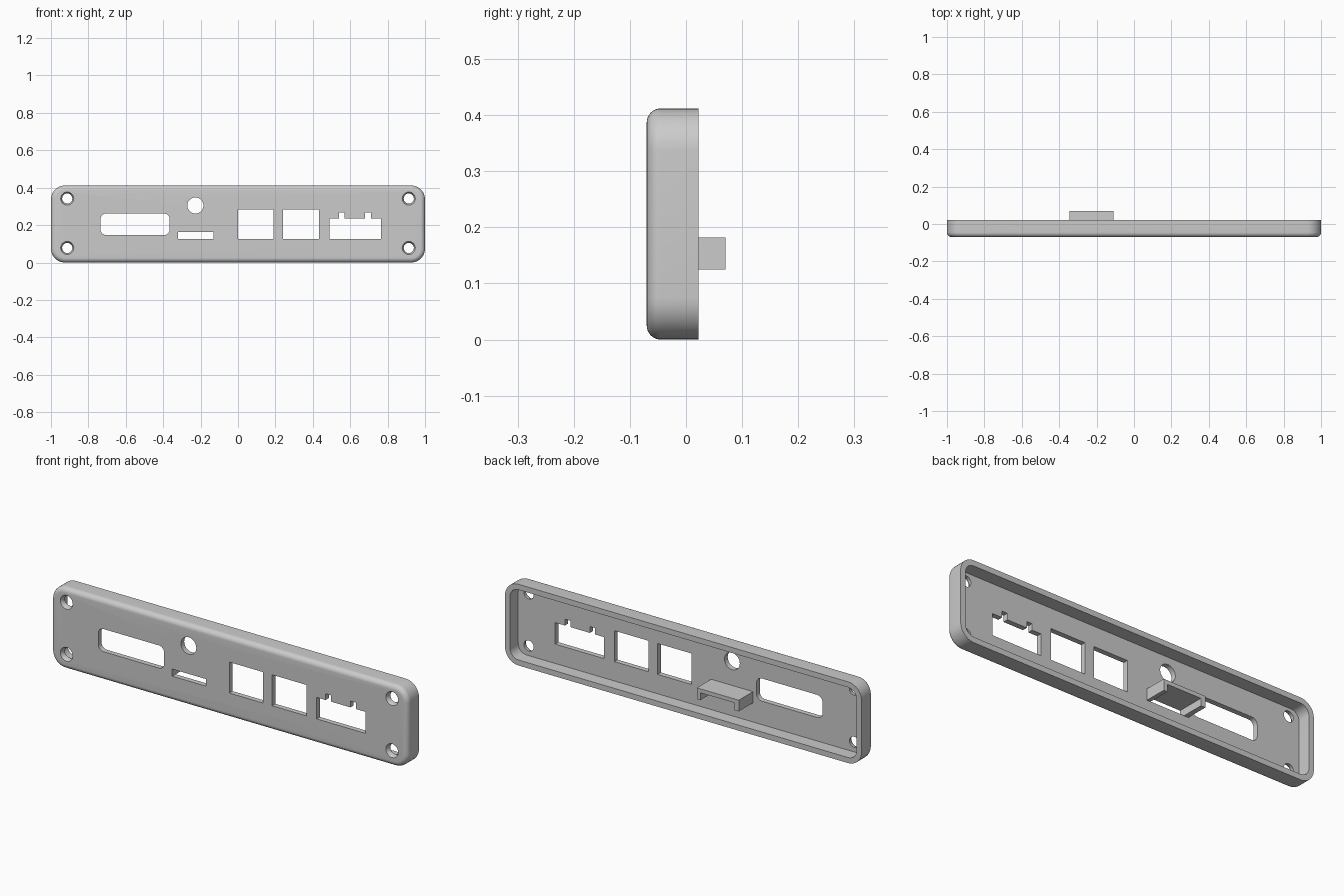
import bpy, bmesh, math

cube = bpy.data.objects.get("Cube")
if cube:
    bpy.data.objects.remove(cube, do_unlink=True)

grey = bpy.data.materials.new("light_grey")
grey.use_nodes = True
grey.diffuse_color = (0.6, 0.6, 0.6, 1)
grey.node_tree.nodes["Principled BSDF"].inputs["Base Color"].default_value = (0.6, 0.6, 0.6, 1)

HEIGHT = 0.412
FRONT, BACK, FLOOR = -0.07, 0.022, -0.044
WALL, CORNER, FILLET = 0.028, 0.075, 0.025


def rounded_rect(x0, x1, z0, z1, r, steps=10):
    """Outline of a rectangle with rounded corners, in x and z."""
    centres = [(x1 - r, z1 - r), (x0 + r, z1 - r), (x0 + r, z0 + r), (x1 - r, z0 + r)]
    return [(cx + r * math.cos(a), cz + r * math.sin(a))
            for q, (cx, cz) in enumerate(centres)
            for a in [(q + i / steps) * math.pi / 2 for i in range(steps + 1)]]


def circle(x, z, r, n=40):
    return [(x + r * math.cos(i * math.tau / n), z + r * math.sin(i * math.tau / n))
            for i in range(n)]


def rect(x0, x1, z0, z1):
    return [(x1, z1), (x0, z1), (x0, z0), (x1, z0)]


def loft(name, rings):
    """Closed solid through a list of (outline, y) rings."""
    bm = bmesh.new()
    loops = [[bm.verts.new((x, y, z)) for x, z in outline] for outline, y in rings]
    for a, b in zip(loops, loops[1:]):
        for i in range(len(a)):
            j = (i + 1) % len(a)
            bm.faces.new((a[i], a[j], b[j], b[i]))
    bm.faces.new(loops[0])
    bm.faces.new(loops[-1])
    bmesh.ops.recalc_face_normals(bm, faces=bm.faces)
    mesh = bpy.data.meshes.new(name)
    bm.to_mesh(mesh)
    bm.free()
    obj = bpy.data.objects.new(name, mesh)
    mesh.materials.append(grey)
    bpy.context.collection.objects.link(obj)
    return obj


def inset_outline(d):
    return rounded_rect(-1 + d, 1 - d, d, HEIGHT - d, CORNER - d)


# Panel shell: filleted front edge, straight sides, open recess at the back
rings = []
for i in range(9):
    a = i / 8 * math.pi / 2
    rings.append((inset_outline(FILLET * (1 - math.sin(a))),
                  FRONT + FILLET * (1 - math.cos(a))))
rings += [(inset_outline(0), BACK), (inset_outline(WALL), BACK), (inset_outline(WALL), FLOOR)]
panel = loft("panel_shell", rings)

# Port openings
IN, OUT = FRONT - 0.05, FLOOR + 0.03
terminal = [(0.49, 0.126), (0.765, 0.126), (0.765, 0.235), (0.71, 0.235), (0.71, 0.267),
            (0.68, 0.267), (0.68, 0.235), (0.57, 0.235), (0.57, 0.267), (0.54, 0.267),
            (0.54, 0.235), (0.49, 0.235)]
openings = {
    "wide_port": rounded_rect(-0.735, -0.365, 0.147, 0.262, 0.03),
    "round_port": circle(-0.228, 0.305, 0.043),
    "slot_port": rect(-0.32, -0.13, 0.126, 0.162),
    "square_port_a": rect(0, 0.19, 0.126, 0.283),
    "square_port_b": rect(0.24, 0.433, 0.126, 0.283),
    "terminal_port": terminal,
}
cutters = [loft(n + "_cutter", [(o, IN), (o, OUT)]) for n, o in openings.items()]

# Countersunk screw holes in the corners
for x in (-0.913, 0.913):
    for z in (0.078, 0.342):
        wide, narrow = circle(x, z, 0.035), circle(x, z, 0.027)
        cutters.append(loft("screw_hole_cutter", [
            (wide, IN), (wide, FRONT), (narrow, FRONT + 0.014), (narrow, OUT)]))

bpy.context.view_layer.objects.active = panel
for cutter in cutters:
    cutter.hide_render = True
    mod = panel.modifiers.new("opening", 'BOOLEAN')
    mod.operation = 'DIFFERENCE'
    mod.solver = 'EXACT'
    mod.object = cutter
    bpy.ops.object.modifier_apply(modifier=mod.name)
    bpy.data.objects.remove(cutter, do_unlink=True)

# Hood over the slot at the back: a roof with two side legs
hood = [(-0.345, 0.125), (-0.345, 0.182), (-0.11, 0.182), (-0.11, 0.125),
        (-0.13, 0.125), (-0.13, 0.162), (-0.32, 0.162), (-0.32, 0.125)]
slot_hood = loft("slot_hood", [(hood, FLOOR - 0.002), (hood, 0.07)])

bpy.ops.object.select_all(action='DESELECT')
for obj in (panel, slot_hood):
    obj.select_set(True)
bpy.ops.object.shade_smooth_by_angle(angle=math.radians(30))
